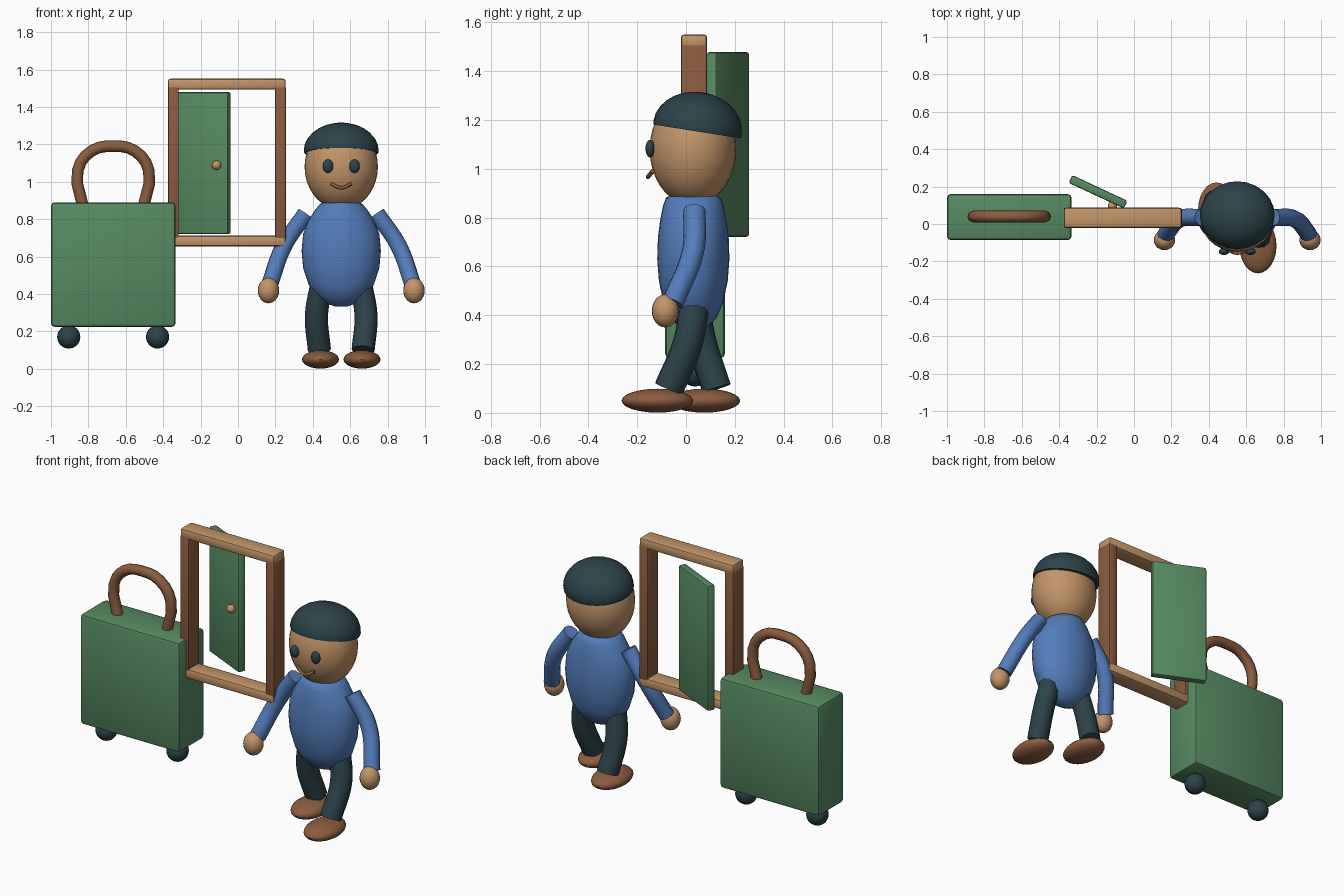
import bpy, bmesh, math
from mathutils import Matrix, Vector

if "Cube" in bpy.data.objects:
    bpy.data.objects.remove(bpy.data.objects["Cube"])


def material(name, rgb):
    m = bpy.data.materials.new(name)
    m.diffuse_color = (*rgb, 1)
    m.use_nodes = True
    m.node_tree.nodes["Principled BSDF"].inputs["Base Color"].default_value = m.diffuse_color
    return m


GREEN = material("green", (0.095, 0.255, 0.12))
TAN = material("tan", (0.54, 0.30, 0.14))
BROWN = material("brown", (0.26, 0.108, 0.05))
BLUE = material("blue", (0.088, 0.205, 0.50))
DARK = material("dark_slate", (0.025, 0.056, 0.066))


def finish(ob, mat, angle=40):
    ob.data.materials.clear()
    ob.data.materials.append(mat)
    bpy.ops.object.select_all(action='DESELECT')
    ob.select_set(True)
    bpy.context.view_layer.objects.active = ob
    bpy.ops.object.shade_smooth_by_angle(angle=math.radians(angle))
    return ob


def from_bmesh(name, bm, mat, angle=40):
    bmesh.ops.recalc_face_normals(bm, faces=bm.faces)
    me = bpy.data.meshes.new(name)
    bm.to_mesh(me)
    bm.free()
    ob = bpy.data.objects.new(name, me)
    bpy.context.collection.objects.link(ob)
    return finish(ob, mat, angle)


def box(name, center, size, mat, bevel=0.015, turn=0):
    bm = bmesh.new()
    bmesh.ops.create_cube(bm, size=1)
    bmesh.ops.scale(bm, vec=size, verts=bm.verts)
    bmesh.ops.bevel(bm, geom=bm.edges[:], offset=bevel, segments=2,
                    profile=0.5, affect='EDGES')
    ob = from_bmesh(name, bm, mat)
    ob.location = center
    ob.rotation_euler.z = math.radians(turn)
    return ob


def ellipsoid(name, center, radii, mat, seg=24, rings=14, tilt=0, cut=None):
    bm = bmesh.new()
    bmesh.ops.create_uvsphere(bm, u_segments=seg, v_segments=rings, radius=1)
    bmesh.ops.scale(bm, vec=radii, verts=bm.verts)
    if cut is not None:
        geom = bm.verts[:] + bm.edges[:] + bm.faces[:]
        bmesh.ops.bisect_plane(bm, geom=geom, plane_co=(0, 0, cut),
                               plane_no=(0, 0, -1), clear_outer=True)
        bmesh.ops.holes_fill(bm, edges=[e for e in bm.edges if e.is_boundary])
    ob = from_bmesh(name, bm, mat)
    ob.location = center
    ob.rotation_euler.x = math.radians(tilt)
    return ob


def tube(name, points, radius, mat, res=3, steps=8):
    cu = bpy.data.curves.new(name, 'CURVE')
    cu.dimensions = '3D'
    cu.bevel_depth = radius
    cu.bevel_resolution = res
    cu.resolution_u = steps
    cu.use_fill_caps = True
    sp = cu.splines.new('BEZIER')
    sp.bezier_points.add(len(points) - 1)
    for bp, p in zip(sp.bezier_points, points):
        bp.co = p
        bp.handle_left_type = bp.handle_right_type = 'AUTO'
    ob = bpy.data.objects.new(name, cu)
    bpy.context.collection.objects.link(ob)
    bpy.ops.object.select_all(action='DESELECT')
    ob.select_set(True)
    bpy.context.view_layer.objects.active = ob
    bpy.ops.object.convert(target='MESH')
    ob = bpy.context.object
    bm = bmesh.new()
    bm.from_mesh(ob.data)
    bmesh.ops.remove_doubles(bm, verts=bm.verts, dist=0.0005)
    bmesh.ops.recalc_face_normals(bm, faces=bm.faces)
    bm.to_mesh(ob.data)
    bm.free()
    return finish(ob, mat, 50)


# Suitcase with wheels and an arched handle
box("suitcase", (-0.667, 0.037, 0.557), (0.666, 0.246, 0.666), GREEN, 0.02)
for side, x in (("left", -0.905), ("right", -0.43)):
    ellipsoid(f"wheel_{side}", (x, 0.037, 0.17), (0.062,) * 3, DARK, 20, 12)
arch = [(-0.16, 0.86), (-0.19, 1.06), (-0.115, 1.165), (0, 1.19),
        (0.115, 1.165), (0.19, 1.06), (0.16, 0.86)]
tube("suitcase_handle", [(-0.667 + x, 0.04, z) for x, z in arch],
     0.031, BROWN, res=2, steps=3)

# Door frame
for side, x in (("left", -0.346), ("right", 0.227)):
    box(f"frame_post_{side}", (x, 0.033, 1.10), (0.058, 0.106, 0.82), BROWN, 0.008)
for side, z in (("top", 1.522), ("bottom", 0.683)):
    box(f"frame_beam_{side}", (-0.06, 0.033, z), (0.63, 0.108, 0.058), TAN, 0.014)

# Open door and knob
box("door", (-0.192, 0.172, 1.10), (0.325, 0.046, 0.757), GREEN, 0.01, -25)
ellipsoid("door_knob", (-0.115, 0.098, 1.088), (0.025,) * 3, TAN, 16, 10)

# Torso lofted from oval rings: height, half width, half depth
CX = 0.552
rings = [(0.332, 0.03, 0.02), (0.35, 0.085, 0.055), (0.39, 0.135, 0.095),
         (0.45, 0.175, 0.122), (0.54, 0.204, 0.141), (0.63, 0.212, 0.148),
         (0.72, 0.204, 0.145), (0.79, 0.178, 0.136), (0.85, 0.14, 0.124),
         (0.88, 0.115, 0.113), (0.892, 0.09, 0.09)]
bm = bmesh.new()
loops = []
for z, rx, ry in rings:
    loops.append([bm.verts.new((CX + rx * math.cos(a), 0.03 + ry * math.sin(a), z))
                  for a in (i * math.tau / 28 for i in range(28))])
for lo, hi in zip(loops, loops[1:]):
    for i in range(28):
        j = (i + 1) % 28
        bm.faces.new((lo[i], lo[j], hi[j], hi[i]))
bm.faces.new(loops[0][::-1])
bm.faces.new(loops[-1])
from_bmesh("torso", bm, BLUE, 60)

# Head, cap and face
ellipsoid("head", (CX, 0.028, 1.08), (0.196, 0.177, 0.23), TAN, 28, 18)
ellipsoid("cap", (CX, 0.047, 1.168), (0.2, 0.183, 0.147), DARK, 24, 14,
          tilt=-9, cut=-0.015)
for side, s in (("left", -1), ("right", 1)):
    ellipsoid(f"eye_{side}", (CX + s * 0.071, -0.147, 1.083),
              (0.028, 0.019, 0.036), DARK, 16, 10)
tube("mouth", [(CX - 0.055, -0.137, 0.99), (CX, -0.156, 0.967),
               (CX + 0.055, -0.137, 0.99)], 0.009, BROWN, res=2, steps=5)

# Arms and hands, mirrored about the body
for side, s in (("left", -1), ("right", 1)):
    path = [(0.19, 0.035, 0.83), (0.305, 0.028, 0.66), (0.383, -0.055, 0.45)]
    tube(f"arm_{side}", [(CX + s * x, y, z) for x, y, z in path], 0.046, BLUE)
    ellipsoid(f"hand_{side}", (CX + s * 0.389, -0.085, 0.418),
              (0.057, 0.055, 0.068), TAN, 20, 12)

# Legs and shoes in a walking stride
for side, s, mid, foot, shoe in (("left", -1, 0.065, 0.125, 0.075),
                                 ("right", 1, 0.008, -0.07, -0.117)):
    tube(f"leg_{side}", [(CX + s * 0.105, 0.035, 0.45),
                         (CX + s * 0.132, mid, 0.29),
                         (CX + s * 0.117, foot, 0.1)], 0.062, DARK)
    ellipsoid(f"shoe_{side}", (CX + s * 0.111, shoe, 0.05),
              (0.099, 0.147, 0.049), BROWN, 24, 12)
